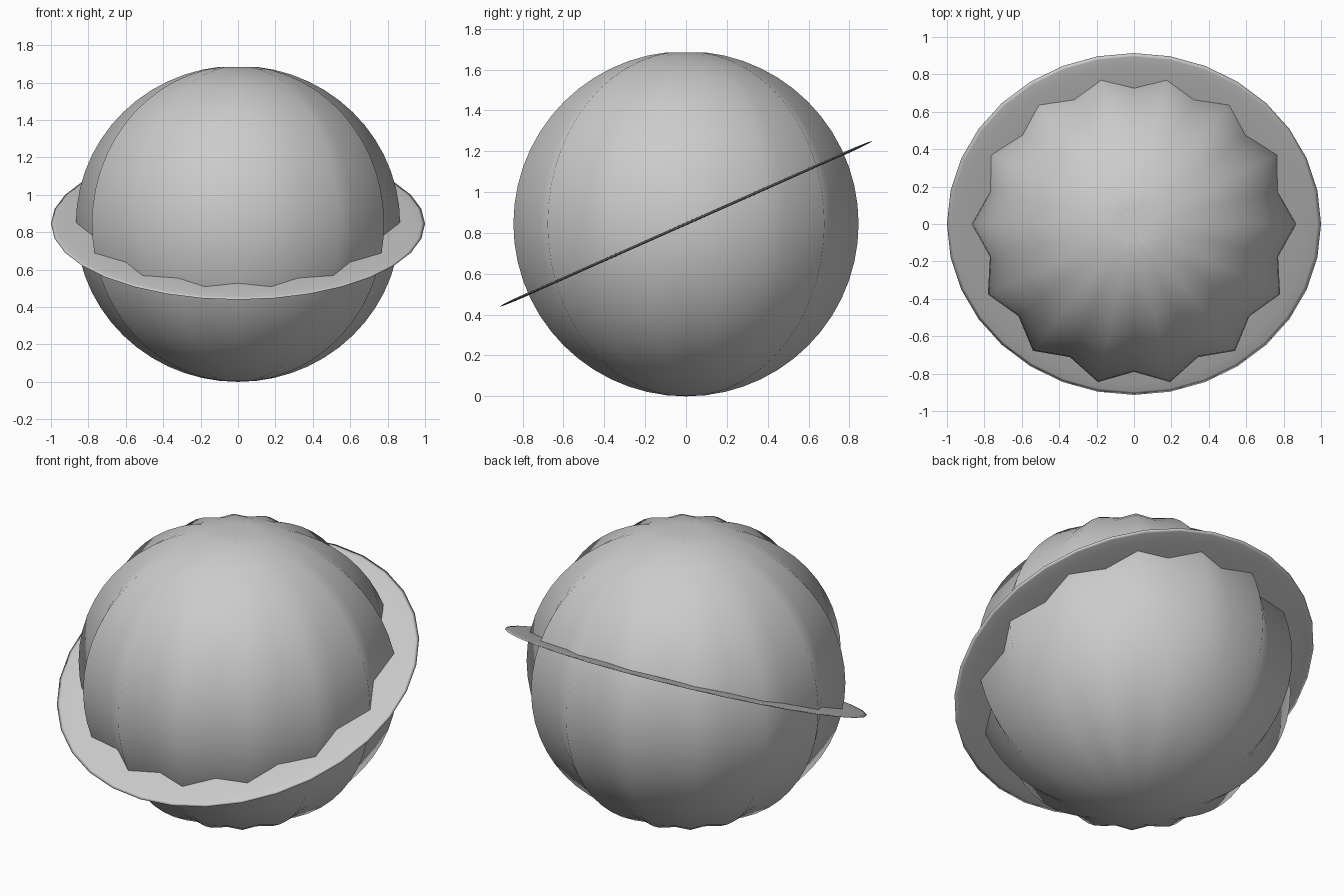
import bpy, bmesh, math
from mathutils import Matrix

cube = bpy.data.objects.get("Cube")
if cube:
    bpy.data.objects.remove(cube, do_unlink=True)

LOBES = 14
PEAK, VALLEY = 0.867, 0.79
HALF_HEIGHT = 0.845
TILT = math.atan2(0.815, 1.835)

grey = bpy.data.materials.new("plain grey")
grey.use_nodes = True
grey.diffuse_color = (0.6, 0.6, 0.6, 1)
grey.node_tree.nodes["Principled BSDF"].inputs["Base Color"].default_value = (0.6, 0.6, 0.6, 1)


def add_object(name, bm):
    bmesh.ops.recalc_face_normals(bm, faces=bm.faces)
    for face in bm.faces:
        face.smooth = True
    mesh = bpy.data.meshes.new(name)
    bm.to_mesh(mesh)
    bm.free()
    mesh.materials.append(grey)
    obj = bpy.data.objects.new(name, mesh)
    bpy.context.collection.objects.link(obj)
    return obj


# Fluted globe: alternate meridians are pulled in to form the grooves
bm = bmesh.new()
bmesh.ops.create_uvsphere(bm, u_segments=2 * LOBES, v_segments=28, radius=1)
for v in bm.verts:
    wave = 0.5 + 0.5 * math.cos(LOBES * math.atan2(v.co.y, v.co.x))
    radius = VALLEY + (PEAK - VALLEY) * wave
    v.co.x *= radius
    v.co.y *= radius
    v.co.z = v.co.z * HALF_HEIGHT + HALF_HEIGHT
    # small dimple where the lobes meet at the top
    if math.hypot(v.co.x, v.co.y) < 0.001 and v.co.z > HALF_HEIGHT:
        v.co.z -= 0.015
add_object("fluted_globe", bm)

# Thin tilted ring: a flattened round band swept about the globe
SIDES, SECTION = 32, 12
MAJOR, MINOR, THICK = 0.85, 0.15, 0.007
bm = bmesh.new()
loops = []
for i in range(SIDES):
    turn = math.tau * i / SIDES
    loop = []
    for j in range(SECTION):
        a = math.tau * j / SECTION
        r = MAJOR + MINOR * math.cos(a)
        loop.append(bm.verts.new((r * math.cos(turn), r * math.sin(turn), THICK * math.sin(a))))
    loops.append(loop)
for i in range(SIDES):
    here, ahead = loops[i], loops[(i + 1) % SIDES]
    for j in range(SECTION):
        k = (j + 1) % SECTION
        bm.faces.new((here[j], ahead[j], ahead[k], here[k]))
bm.transform(Matrix.Translation((0, 0, HALF_HEIGHT)) @ Matrix.Rotation(TILT, 4, 'X'))
add_object("tilted_ring", bm)
